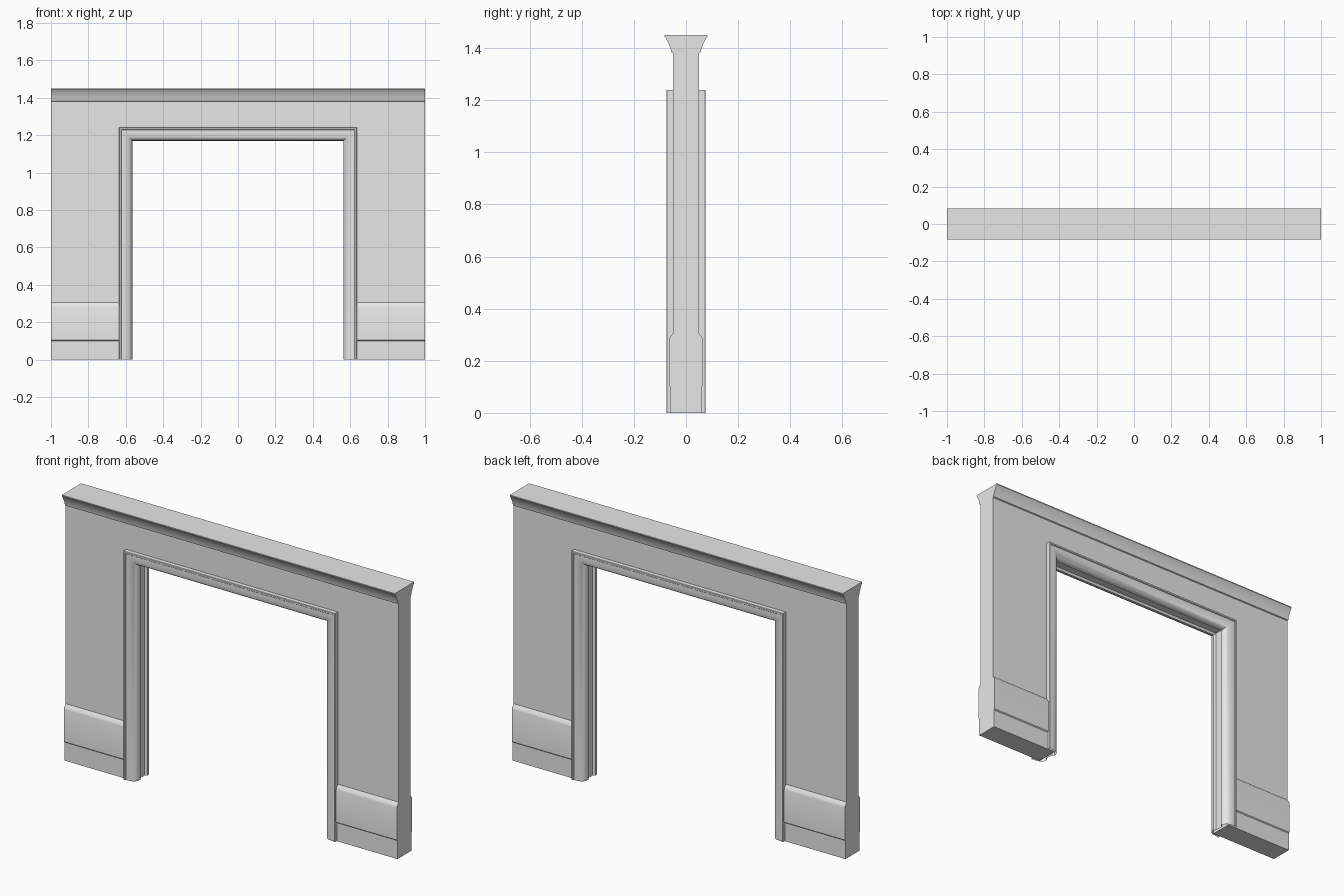
import bpy
import bmesh
from mathutils import Vector

if "Cube" in bpy.data.objects:
    bpy.data.objects.remove(bpy.data.objects["Cube"], do_unlink=True)

GREY = (0.8, 0.8, 0.8, 1)
plaster = bpy.data.materials.new("light_grey")
plaster.use_nodes = True
plaster.diffuse_color = GREY
plaster.node_tree.nodes["Principled BSDF"].inputs["Base Color"].default_value = GREY


def sweep(name, stations, closed):
    """Skin a row of matching cross-sections; closed ones get end caps."""
    bm = bmesh.new()
    rings = [[bm.verts.new(p) for p in ring] for ring in stations]
    count = len(rings[0])
    for a, b in zip(rings, rings[1:]):
        for i in range(count if closed else count - 1):
            j = (i + 1) % count
            bm.faces.new((a[i], a[j], b[j], b[i]))
    if closed:
        bm.faces.new(rings[0])
        bm.faces.new(rings[-1])
        bmesh.ops.recalc_face_normals(bm, faces=bm.faces)
    mesh = bpy.data.meshes.new(name)
    bm.to_mesh(mesh)
    bm.free()
    mesh.materials.append(plaster)
    obj = bpy.data.objects.new(name, mesh)
    bpy.context.collection.objects.link(obj)
    return obj


def select_only(obj):
    bpy.ops.object.select_all(action='DESELECT')
    obj.select_set(True)
    bpy.context.view_layer.objects.active = obj


# Wall: half section (depth, height) with skirting and flared cornice
half = [(0.06, 0), (0.06, 0.1), (0.065, 0.105), (0.065, 0.28), (0.062, 0.29),
        (0.05, 0.305), (0.05, 1.38), (0.056, 1.383), (0.06, 1.402),
        (0.078, 1.44), (0.083, 1.445), (0.083, 1.45)]
section = half + [(-y, z) for y, z in reversed(half)]
wall = sweep("wall", [[(x, y, z) for y, z in section] for x in (-1, 1)], True)

# Doorway opening cut through the wall
INNER_X, INNER_Z = 0.565, 1.17
HIDDEN = 0.025
ox, oz = INNER_X + HIDDEN, INNER_Z + HIDDEN
outline = [(-ox, -1), (ox, -1), (ox, oz), (-ox, oz)]
cutter = sweep("opening_cutter", [[(x, y, z) for x, z in outline] for y in (-1, 1)], True)
cutter.hide_render = True
cut = wall.modifiers.new("opening", 'BOOLEAN')
cut.operation = 'DIFFERENCE'
cut.solver = 'EXACT'
cut.object = cutter
select_only(wall)
bpy.ops.object.modifier_apply(modifier=cut.name)
bpy.data.objects.remove(cutter, do_unlink=True)

# Door casing: half moulding (distance out from opening, depth), mirrored front to back
moulding = [(0.07, 0.048), (0.07, 0.073), (0.068, 0.075), (0.06, 0.075),
            (0.057, 0.071), (0.045, 0.071), (0.03, 0.069), (0.017, 0.064),
            (0.007, 0.055), (0.001, 0.043), (0, 0.03), (0.012, 0.024), (0.012, 0.008)]
moulding += [(u, -y) for u, y in reversed(moulding)]
path = [(1, False), (1, True), (-1, True), (-1, False)]
casing = sweep("door_casing", [
    [(side * (INNER_X + u), y, INNER_Z + u if top else 0) for u, y in moulding]
    for side, top in path], False)

# Turn the casing surface outward: the soffit must face down
soffit = min((f for f in casing.data.polygons if abs(f.center.x) < 0.01),
             key=lambda f: f.center.z)
if soffit.normal.dot(Vector((0, 0, -1))) < 0:
    casing.data.flip_normals()

for part in (wall, casing):
    select_only(part)
    bpy.ops.object.shade_smooth_by_angle(angle=0.6)
